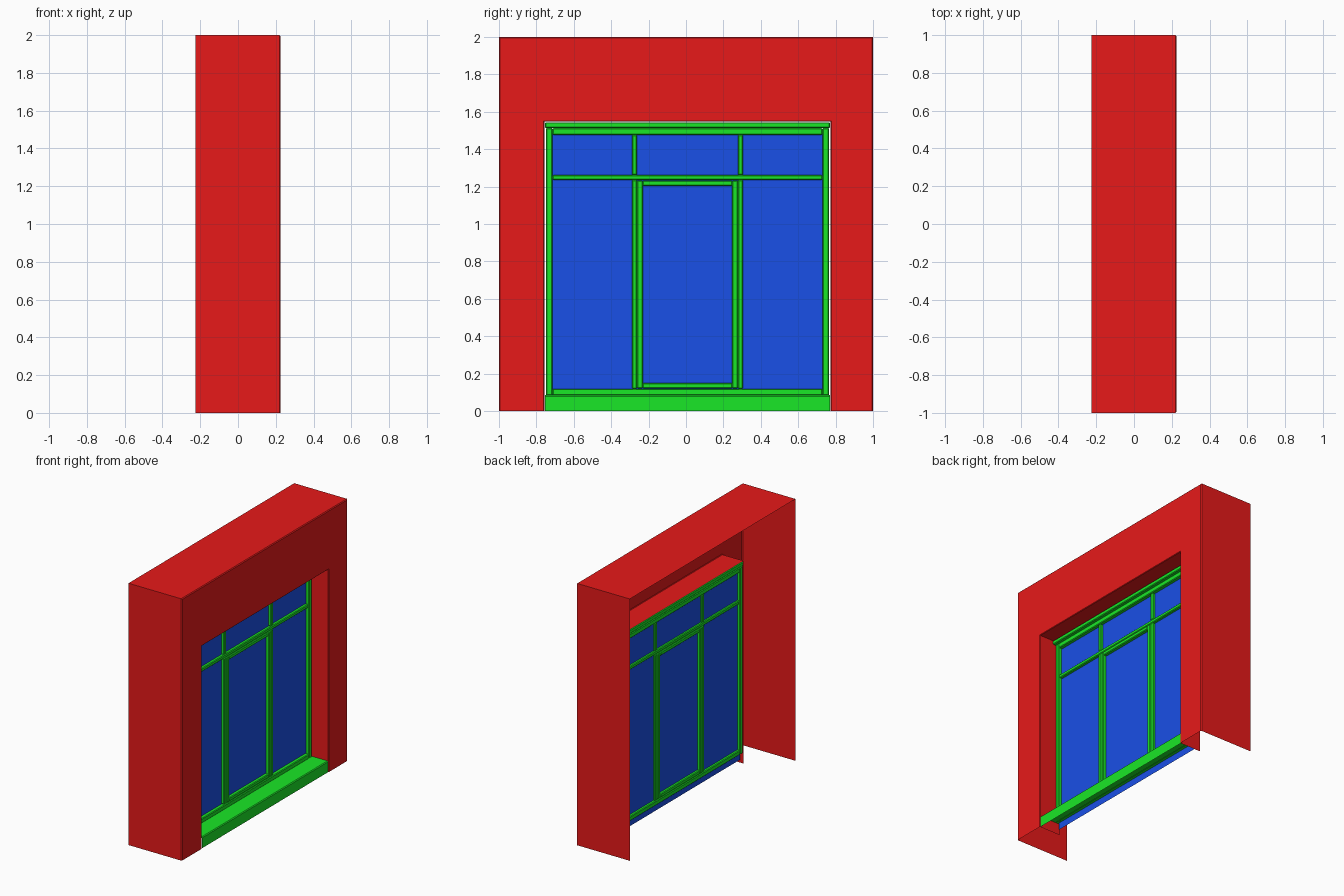
import bpy, bmesh

if "Cube" in bpy.data.objects:
    bpy.data.objects.remove(bpy.data.objects["Cube"])

CY = 0.008  # the window sits slightly off the wall centre


def material(name, rgb):
    m = bpy.data.materials.new(name)
    m.diffuse_color = (*rgb, 1)
    m.use_nodes = True
    m.node_tree.nodes["Principled BSDF"].inputs["Base Color"].default_value = m.diffuse_color
    return m


RED = material("wall_red", (0.8, 0.01, 0.01))
GREEN = material("frame_green", (0.01, 0.8, 0.02))
BLUE = material("glass_blue", (0.01, 0.08, 0.8))


def add_object(name, bm, mat):
    me = bpy.data.meshes.new(name)
    bm.to_mesh(me)
    bm.free()
    me.materials.append(mat)
    ob = bpy.data.objects.new(name, me)
    bpy.context.collection.objects.link(ob)
    return ob


def loft(name, loops, mat):
    """Open strip of faces between successive rows of points."""
    bm = bmesh.new()
    rows = [[bm.verts.new(p) for p in loop] for loop in loops]
    for a, b in zip(rows, rows[1:]):
        for i in range(len(a) - 1):
            bm.faces.new((a[i], b[i], b[i + 1], a[i + 1]))
    return add_object(name, bm, mat)


def bars(name, boxes, mat, bevel=0.005):
    """Several boxes (x0, x1, y0, y1, z0, z1) in one object, edges chamfered."""
    bm = bmesh.new()
    for x0, x1, y0, y1, z0, z1 in boxes:
        vs = bmesh.ops.create_cube(bm, size=1)["verts"]
        for v in vs:
            v.co = ((x0 + x1) / 2 + v.co.x * (x1 - x0),
                    (y0 + y1) / 2 + v.co.y * (y1 - y0),
                    (z0 + z1) / 2 + v.co.z * (z1 - z0))
    ob = add_object(name, bm, mat)
    mod = ob.modifiers.new("chamfer", "BEVEL")
    mod.width, mod.segments = bevel, 1
    return ob


def ring(x0, x1, half, z0, z1, side, bottom, top):
    """Four boxes forming a rectangular frame."""
    a, b = CY - half, CY + half
    return [(x0, x1, a, a + side, z0, z1), (x0, x1, b - side, b, z0, z1),
            (x0, x1, a + side, b - side, z0, z0 + bottom),
            (x0, x1, a + side, b - side, z1 - top, z1)]


# Wall shell: sides and top, front face with opening, then the reveal
def arch(x, y0, y1, top):
    return [(x, y0, 0), (x, y0, top), (x, y1, top), (x, y1, 0)]


H, T = 0.765, 1.548  # opening half width and top
loft("wall", [
    arch(-0.225, -1, 1, 2),
    arch(0.219, -1, 1, 2),
    arch(0.225, -0.994, 0.994, 1.994),
    arch(0.225, CY - H - 0.004, CY + H + 0.004, T + 0.004),
    arch(0.221, CY - H, CY + H, T),
    arch(0.045, CY - H, CY + H, T),
], RED)

# Sill: front and top only, open underneath
profile = [(0.222, 0), (0.222, 0.079), (0.216, 0.085), (0.05, 0.085)]
loft("sill", [[(x, y, z) for x, z in profile]
              for y in (CY - 0.762, CY + 0.762)], GREEN)

# Outer frame and head trim
bars("outer_frame", ring(0.043, 0.09, 0.757, 0.083, 1.513, 0.036, 0.036, 0.037), GREEN)
bars("head_trim", [(0.043, 0.11, CY - 0.762, CY + 0.762, 1.513, 1.544)], GREEN)

# Transom and mullions
cross = [(0.046, 0.085, CY - 0.721, CY + 0.721, 1.235, 1.262)]
for s in (-1, 1):
    y0, y1 = sorted((CY + s * 0.27, CY + s * 0.297))
    cross += [(0.046, 0.085, y0, y1, 0.119, 1.235),
              (0.046, 0.085, y0, y1, 1.262, 1.476)]
bars("transom_and_mullions", cross, GREEN)

# Opening sash in the middle bay
bars("centre_sash", ring(0.043, 0.088, 0.27, 0.121, 1.233, 0.031, 0.029, 0.029), GREEN)

# Glass sheet
loft("glass", [[(0.063, y, z) for z in (1.5, 0.03)]
               for y in (CY - 0.75, CY + 0.75)], BLUE)
